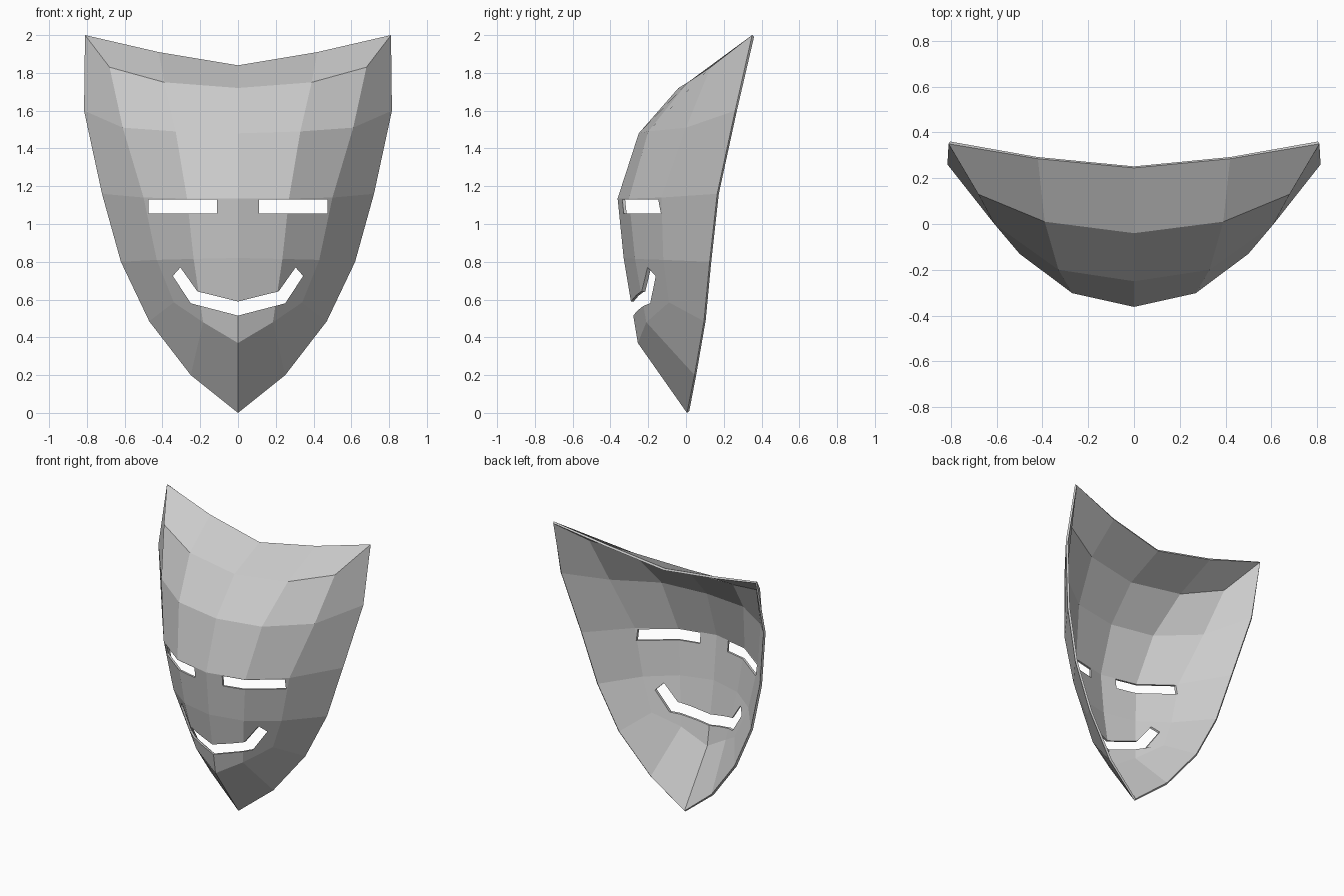
import bpy, bmesh

if "Cube" in bpy.data.objects:
    bpy.data.objects.remove(bpy.data.objects["Cube"])

# Right half of the face: rows from brow ridge to chin, columns from centre to edge
rows = [
    [(0, -.04, 1.72), (.39, .01, 1.75), (.68, .13, 1.83), (.81, .35, 2.0)],
    [(0, -.25, 1.48), (.33, -.20, 1.49), (.61, 0, 1.51), (.815, .26, 1.60)],
    [(0, -.362, 1.135), (.27, -.302, 1.135), (.50, -.13, 1.14), (.72, .165, 1.16)],
    [(0, -.33, .82), (.235, -.27, .815), (.43, -.12, .81), (.62, .125, .80)],
    [(0, -.255, .37), (.185, -.21, .48), (.34, -.09, .585), (.47, .095, .485)],
]
top_edge = [(0, .245, 1.84), (.42, .285, 1.91)]
chin_edge = [(0, .005, 0), (.25, .045, .20)]


def link_mesh(name, bm):
    mesh = bpy.data.meshes.new(name)
    bm.to_mesh(mesh)
    bm.free()
    obj = bpy.data.objects.new(name, mesh)
    bpy.context.collection.objects.link(obj)
    return obj


def cutter(name, outline):
    """Front-view outline (x, z) extruded straight through the mask."""
    bm = bmesh.new()
    face = bm.faces.new([bm.verts.new((x, -.8, z)) for x, z in outline])
    ext = bmesh.ops.extrude_face_region(bm, geom=[face])["geom"]
    moved = [g for g in ext if isinstance(g, bmesh.types.BMVert)]
    bmesh.ops.translate(bm, verts=moved, vec=(0, 1.6, 0))
    bmesh.ops.recalc_face_normals(bm, faces=bm.faces)
    obj = link_mesh(name, bm)
    obj.hide_render = True
    return obj


# Mask shell
bm = bmesh.new()
g = [[bm.verts.new(p) for p in row] for row in rows]
t = [bm.verts.new(p) for p in top_edge]
b = [bm.verts.new(p) for p in chin_edge]
for up, low in zip(g, g[1:]):
    for c in range(3):
        bm.faces.new((low[c], low[c + 1], up[c + 1], up[c]))
bm.faces.new((g[0][0], g[0][1], t[1], t[0]))
bm.faces.new((g[0][1], g[0][2], g[0][3], t[1]))
bm.faces.new((b[0], b[1], g[4][1], g[4][0]))
bm.faces.new((b[1], g[4][3], g[4][2], g[4][1]))
mask = link_mesh("mask", bm)

mirror = mask.modifiers.new("mirror", 'MIRROR')
mirror.use_clip = True
shell = mask.modifiers.new("shell", 'SOLIDIFY')
shell.thickness = .015
shell.offset = -1

# Eye slots and smiling mouth
mouth = [(0, .59), (.215, .643), (.305, .77), (.345, .725), (.25, .58), (0, .515)]
mouth += [(-x, z) for x, z in reversed(mouth[1:5])]
cutters = [cutter("mouth_cutter", mouth)]
for side, name in ((1, "right_eye_cutter"), (-1, "left_eye_cutter")):
    cutters.append(cutter(name, [(side * x, z) for x, z in
                   ((.11, 1.055), (.475, 1.055), (.475, 1.13), (.11, 1.13))]))
for obj in cutters:
    cut = mask.modifiers.new(obj.name, 'BOOLEAN')
    cut.operation = 'DIFFERENCE'
    cut.solver = 'EXACT'
    cut.object = obj

# Apply the stack and drop the cutters
bpy.context.view_layer.objects.active = mask
mask.select_set(True)
for name in [m.name for m in mask.modifiers]:
    bpy.ops.object.modifier_apply(modifier=name)
for obj in cutters:
    bpy.data.objects.remove(obj)
